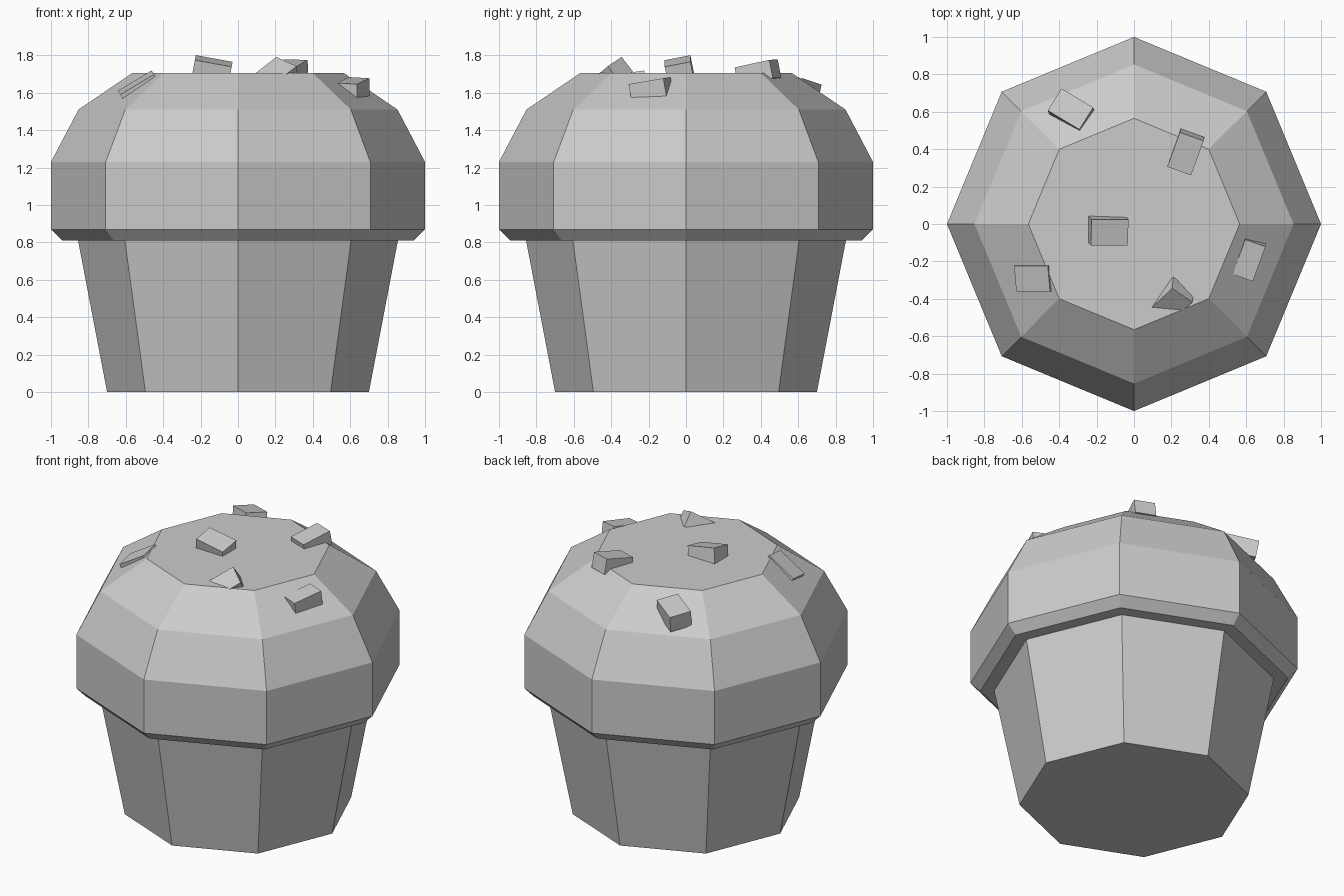
import bpy, bmesh
from math import sin, cos, pi, radians
from mathutils import Vector

if "Cube" in bpy.data.objects:
    bpy.data.objects.remove(bpy.data.objects["Cube"])

SIDES = 8


def new_object(name, bm):
    bmesh.ops.recalc_face_normals(bm, faces=bm.faces)
    mesh = bpy.data.meshes.new(name)
    bm.to_mesh(mesh)
    bm.free()
    obj = bpy.data.objects.new(name, mesh)
    bpy.context.collection.objects.link(obj)
    return obj


def lathe(name, profile):
    """Closed octagonal solid from (radius, height) pairs, bottom to top."""
    bm = bmesh.new()
    rings = [[bm.verts.new((r * cos(2 * pi * i / SIDES), r * sin(2 * pi * i / SIDES), z))
              for i in range(SIDES)] for r, z in profile]
    for low, high in zip(rings, rings[1:]):
        for i in range(SIDES):
            j = (i + 1) % SIDES
            bm.faces.new((low[i], low[j], high[j], high[i]))
    bm.faces.new(rings[0][::-1])
    bm.faces.new(rings[-1])
    return new_object(name, bm)


def chip(name, top, size, yaw, slope):
    """Box whose top face is centred on 'top', tilted to slope (dz/dx, dz/dy)."""
    c, s = cos(radians(yaw)), sin(radians(yaw))
    u = Vector((c, s, slope[0] * c + slope[1] * s)).normalized()
    n = Vector((-slope[0], -slope[1], 1)).normalized()
    v = n.cross(u)
    bm = bmesh.new()
    bmesh.ops.create_cube(bm, size=1)
    for p in bm.verts:
        a, b, d = p.co
        p.co = Vector(top) + u * a * size[0] + v * b * size[1] + n * (d - 0.5) * size[2]
    return new_object(name, bm)


# Paper cup
lathe("cup", [(0.70, 0), (0.855, 0.81)])

# Muffin cap with bevelled lower rim
lathe("muffin_cap", [(0.94, 0.81), (1.0, 0.87), (1.0, 1.23), (0.853, 1.51), (0.565, 1.706)])

# Chocolate chips: top centre, size, yaw, slope
chips = [
    ((-0.13, -0.045, 1.77), (0.20, 0.14, 0.10), 0, (-0.18, 0.20)),
    ((-0.545, -0.293, 1.655), (0.21, 0.14, 0.09), 0, (0.60, 0.20)),
    ((-0.34, 0.615, 1.67), (0.20, 0.14, 0.11), -31, (0.08, -0.20)),
    ((0.275, 0.375, 1.757), (0.20, 0.135, 0.10), 70, (0.05, 0.20)),
    ((0.195, -0.44, 1.717), (0.20, 0.14, 0.10), 43, (0.07, 0.77)),
    ((0.615, -0.195, 1.665), (0.20, 0.115, 0.10), 70, (0.0, 0.17)),
]
for k, args in enumerate(chips, 1):
    chip(f"chip_{k}", *args)
